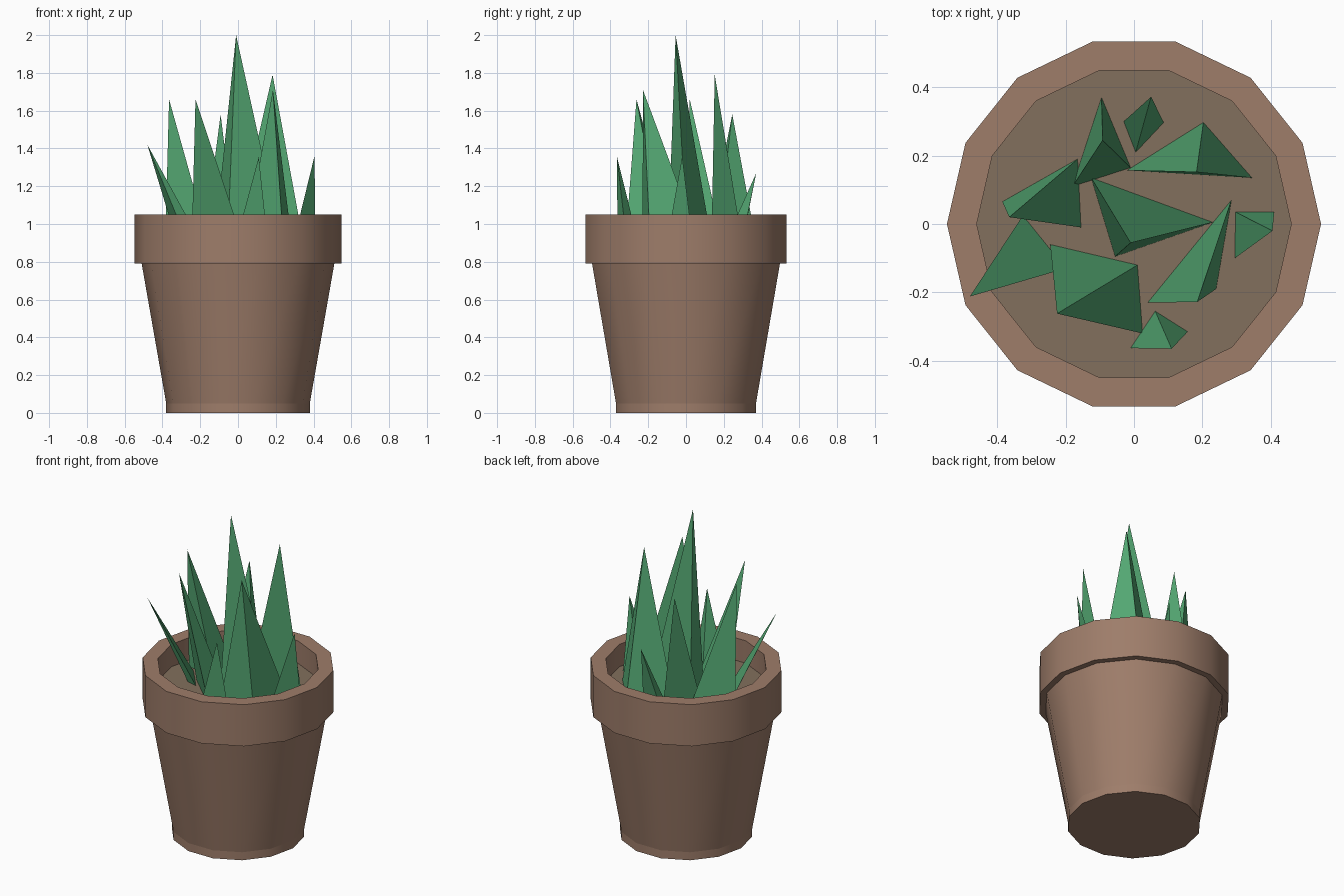
import bpy, bmesh, math

if "Cube" in bpy.data.objects:
    bpy.data.objects.remove(bpy.data.objects["Cube"])

SIDES = 14
SOIL_Z = 0.91


def material(name, rgb):
    mat = bpy.data.materials.new(name)
    mat.diffuse_color = (*rgb, 1)
    mat.use_nodes = True
    mat.node_tree.nodes["Principled BSDF"].inputs["Base Color"].default_value = mat.diffuse_color
    return mat


def add_object(name, bm, mat):
    bmesh.ops.recalc_face_normals(bm, faces=bm.faces)
    mesh = bpy.data.meshes.new(name)
    bm.to_mesh(mesh)
    bm.free()
    mesh.materials.append(mat)
    obj = bpy.data.objects.new(name, mesh)
    bpy.context.collection.objects.link(obj)
    return obj


def ring(bm, r, z):
    return [bm.verts.new((r * math.cos(math.tau * i / SIDES),
                          r * math.sin(math.tau * i / SIDES), z)) for i in range(SIDES)]


clay = material("clay", (0.342, 0.205, 0.144))
earth = material("earth", (0.223, 0.161, 0.109))
green = material("leaf_green", (0.089, 0.39, 0.17))

# Pot: turned profile from the base, over the rim and down to the soil
profile = [(0.38, 0), (0.38, 0.05), (0.51, 0.79), (0.547, 0.79),
           (0.547, 1.05), (0.46, 1.05), (0.46, SOIL_Z)]
bm = bmesh.new()
rings = [ring(bm, r, z) for r, z in profile]
bm.faces.new(rings[0][::-1])
for a, b in zip(rings, rings[1:]):
    for i in range(SIDES):
        j = (i + 1) % SIDES
        bm.faces.new((a[i], a[j], b[j], b[i]))
pot = add_object("pot", bm, clay)
bpy.context.view_layer.objects.active = pot
pot.select_set(True)
bpy.ops.object.shade_smooth_by_angle(angle=math.radians(30))
pot.select_set(False)

# Crisp line above the foot
for edge in pot.data.edges:
    if all(abs(pot.data.vertices[v].co.z - 0.05) < 1e-4 for v in edge.vertices):
        edge.use_edge_sharp = True

# Soil disc
bm = bmesh.new()
bm.faces.new(ring(bm, 0.46, SOIL_Z))
soil = add_object("soil", bm, earth)
if soil.data.polygons[0].normal.z < 0:
    soil.data.flip_normals()

# Leaves: tip, then the three base corners on the soil
leaves = [
    ((-0.48, -0.212, 1.42), (-0.325, 0.025), (-0.20, -0.13), (-0.27, -0.11)),
    ((-0.365, 0.02, 1.66), (-0.385, 0.065), (-0.165, 0.19), (-0.155, -0.01)),
    ((-0.225, -0.262, 1.66), (-0.245, -0.06), (0.01, -0.12), (0.025, -0.32)),
    ((-0.092, 0.245, 1.58), (-0.095, 0.37), (-0.01, 0.165), (-0.18, 0.11)),
    ((-0.01, -0.055, 2.0), (-0.125, 0.135), (0.23, 0.005), (-0.055, -0.095)),
    ((0.183, 0.152, 1.79), (0.203, 0.297), (0.345, 0.135), (-0.02, 0.157)),
    ((0.185, -0.228, 1.71), (0.285, 0.07), (0.04, -0.23), (0.24, -0.19)),
    ((0.405, -0.02, 1.36), (0.297, 0.035), (0.41, 0.035), (0.295, -0.1)),
    ((0.11, -0.365, 1.355), (0.062, -0.255), (0.157, -0.315), (-0.01, -0.363)),
    ((0.05, 0.372, 1.27), (-0.03, 0.3), (0.087, 0.297), (0.005, 0.21)),
]
for n, (tip, *base) in enumerate(leaves, 1):
    bm = bmesh.new()
    top = bm.verts.new(tip)
    a, b, c = [bm.verts.new((x, y, SOIL_Z)) for x, y in base]
    for face in ((a, b, c), (a, b, top), (b, c, top), (c, a, top)):
        bm.faces.new(face)
    add_object(f"leaf_{n}", bm, green)
